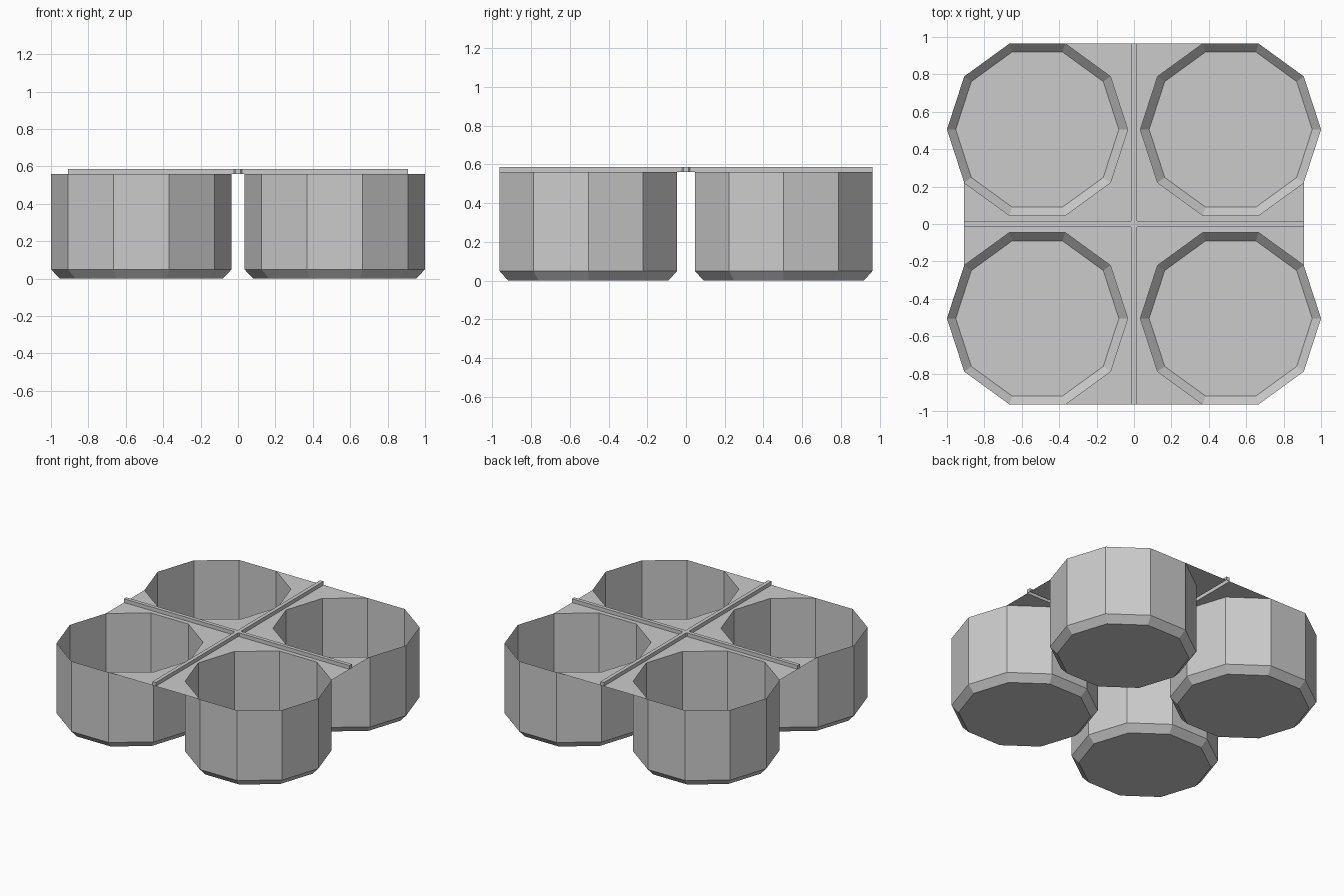
import bpy, bmesh
from math import cos, sin, pi

if "Cube" in bpy.data.objects:
    bpy.data.objects.remove(bpy.data.objects["Cube"])

CX, CY = 0.517, 0.505      # cup centre offsets
R, R_BASE = 0.483, 0.436   # wall and base radii
Z_CHAMFER, Z_TOP, RIB_H = 0.05, 0.56, 0.027
SIDES = 10
QUADRANTS = ((1, 1), (-1, 1), (-1, -1), (1, -1))


def finish(name, bm):
    mesh = bpy.data.meshes.new(name)
    bm.to_mesh(mesh)
    bm.free()
    obj = bpy.data.objects.new(name, mesh)
    bpy.context.collection.objects.link(obj)
    return obj


def rim(r, i):
    a = 2 * pi * i / SIDES
    return CX + r * cos(a), CY + r * sin(a)


def mirrored(points, sx, sy):
    """Mirror a point list into a quadrant, keeping its winding."""
    pts = [(x * sx, y * sy) for x, y in points]
    return pts if sx * sy > 0 else pts[::-1]


def cup(name, sx, sy):
    # open ten-sided shell with a chamfered base
    bm = bmesh.new()
    rings = []
    for r, z in ((R_BASE, 0), (R, Z_CHAMFER), (R, Z_TOP)):
        pts = mirrored([rim(r, i) for i in range(SIDES)], sx, sy)
        rings.append([bm.verts.new((x, y, z)) for x, y in pts])
    bm.faces.new(rings[0][::-1])
    for lo, hi in zip(rings, rings[1:]):
        for i in range(SIDES):
            j = (i + 1) % SIDES
            bm.faces.new((lo[i], lo[j], hi[j], hi[i]))
    finish(name, bm)


# Four cups
for sx, sy in QUADRANTS:
    cup(f"cup_{'back' if sy > 0 else 'front'}_{'right' if sx > 0 else 'left'}", sx, sy)

# Outline of the rib in one quadrant, from the +x arm to the +y arm
w, c = RIB_H / 2, 0.021
arm_x, arm_y = rim(R, 9)[0], rim(R, 3)[1]
rib_edge = [(arm_x, w), (c, w), (w, c), (w, arm_y)]

# Web plate between rib and cup rims, following the cups' inner edges
bm = bmesh.new()
near_rim = [rim(R, i) for i in range(3, 10)]
for sx, sy in QUADRANTS:
    pts = mirrored(rib_edge[::1] + near_rim, sx, sy)
    face = bm.faces.new([bm.verts.new((x, y, Z_TOP)) for x, y in pts])
    face.normal_update()
    if face.normal.z < 0:
        face.normal_flip()
finish("web_plate", bm)

# Raised cross rib with chamfered inner corners, hollow underneath
bm = bmesh.new()
outline = [p for sx, sy in QUADRANTS for p in mirrored(rib_edge, sx, sy)]
low = [bm.verts.new((x, y, Z_TOP)) for x, y in outline]
high = [bm.verts.new((x, y, Z_TOP + RIB_H)) for x, y in outline]
bm.faces.new(high)
for i in range(len(outline)):
    j = (i + 1) % len(outline)
    bm.faces.new((low[i], low[j], high[j], high[i]))
finish("cross_rib", bm)
